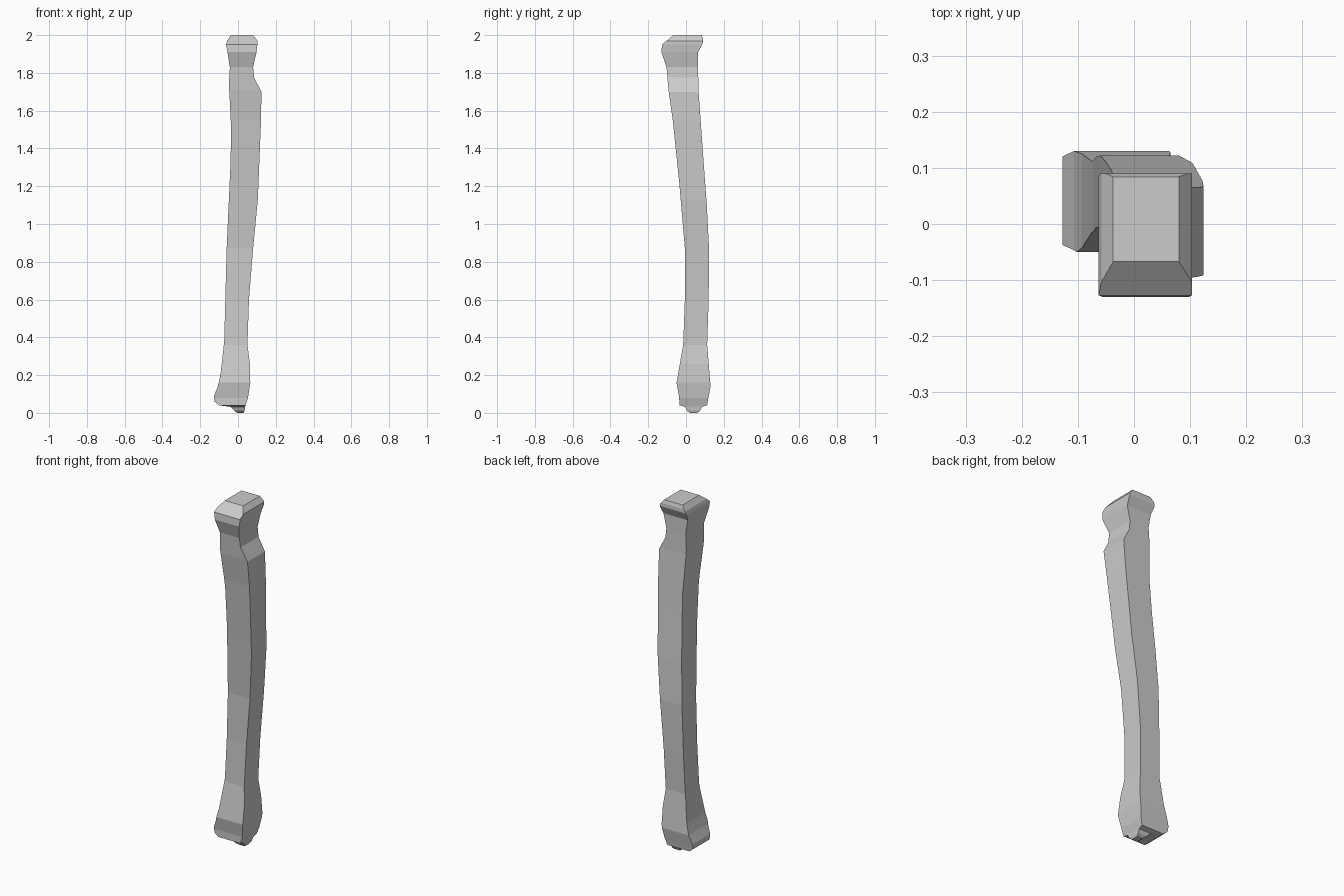
import bpy, bmesh

# Silhouettes as (z, offset) pairs, bottom to top
LEFT = [(.04, -.10), (.06, -.125), (.09, -.127), (.14, -.107), (.2, -.093), (.38, -.073),
        (.87, -.06), (1.31, -.04), (1.5, -.036), (1.74, -.048), (1.83, -.043), (1.91, -.056),
        (1.95, -.063), (1.97, -.058), (2, -.037)]
RIGHT = [(.04, .04), (.08, .053), (.16, .065), (.26, .063), (.36, .05), (.6, .058), (.87, .08),
         (1.13, .105), (1.55, .122), (1.7, .124), (1.775, .085), (1.83, .08), (1.91, .098),
         (1.95, .103), (1.97, .103), (2, .08)]
FRONT = [(.04, -.035), (.08, -.036), (.16, -.05), (.36, -.015), (.6, -.006), (.87, -.006),
         (1.21, -.035), (1.55, -.07), (1.71, -.093), (1.83, -.103), (1.91, -.13),
         (1.95, -.127), (2, -.067)]
BACK = [(.04, .112), (.06, .115), (.14, .13), (.36, .112), (.6, .12), (.87, .122), (1.1, .11),
        (1.4, .088), (1.71, .066), (1.83, .064), (1.91, .064), (1.96, .09), (1.98, .09), (2, .084)]


def sample(profile, z):
    for (z0, a), (z1, b) in zip(profile, profile[1:]):
        if z <= z1:
            return a + (b - a) * (z - z0) / (z1 - z0)
    return profile[-1][1]


def loft(name, sections):
    """Skin rectangular sections given as (z, x0, x1, y0, y1)."""
    bm = bmesh.new()
    rings = [[bm.verts.new((x, y, z)) for x, y in ((x0, y0), (x1, y0), (x1, y1), (x0, y1))]
             for z, x0, x1, y0, y1 in sections]
    for a, b in zip(rings, rings[1:]):
        for i in range(4):
            j = (i + 1) % 4
            bm.faces.new((a[i], a[j], b[j], b[i]))
    bm.faces.new(rings[0][::-1])
    bm.faces.new(rings[-1])
    bmesh.ops.recalc_face_normals(bm, faces=bm.faces)
    mesh = bpy.data.meshes.new(name)
    bm.to_mesh(mesh)
    bm.free()
    bpy.context.collection.objects.link(bpy.data.objects.new(name, mesh))


# Curved shaft with knobbed ends and a pointed foot
sides = (LEFT, RIGHT, FRONT, BACK)
levels = sorted({z for p in sides for z, _ in p})
foot = [(0, -.005, .03, .02, .06), (.012, -.02, .035, .005, .075), (.032, -.04, .038, -.005, .085)]
shaft = [(z, *(sample(p, z) for p in sides)) for z in levels]
loft("bone_shaft", foot + shaft)
